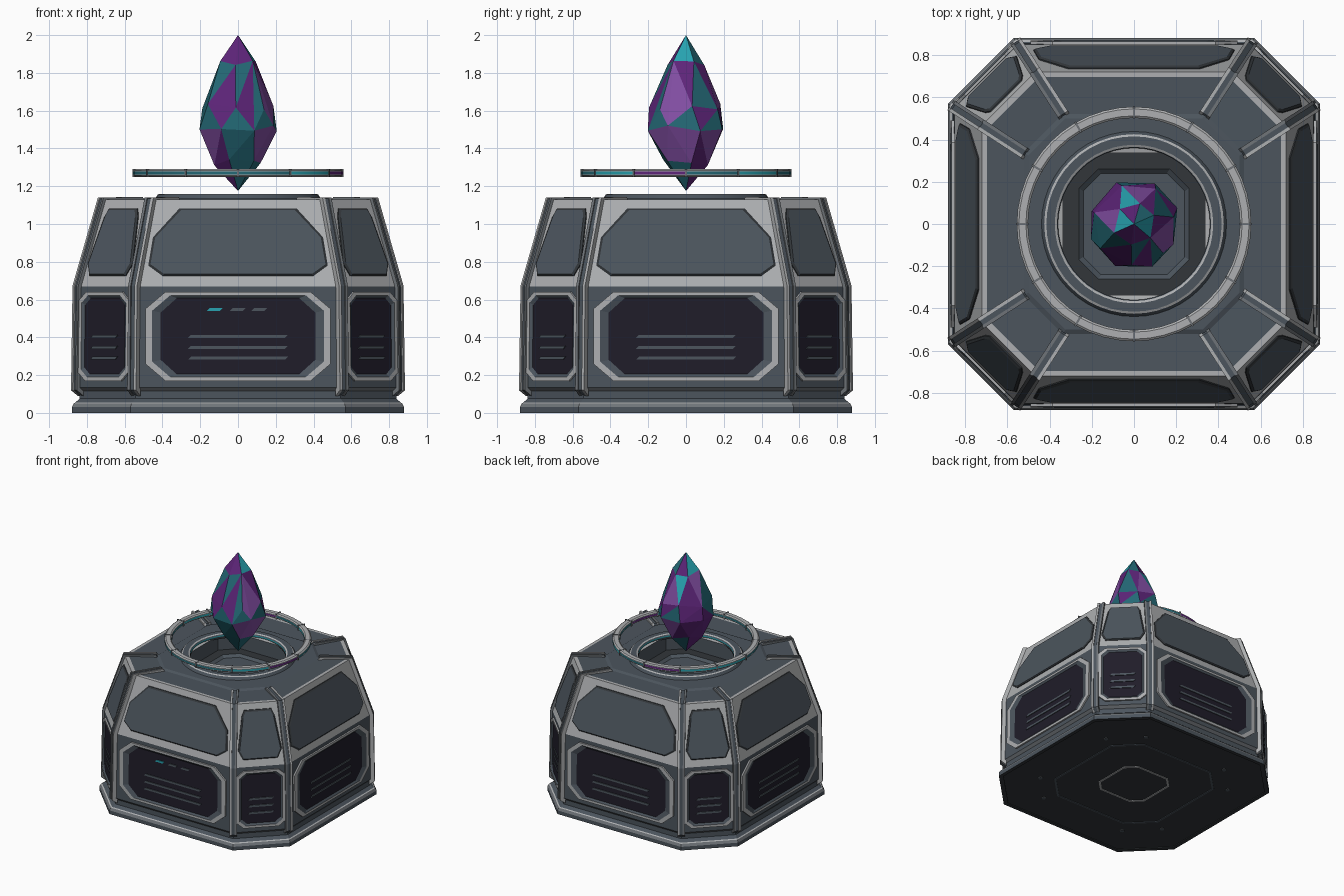
import bpy, bmesh, math, random
from mathutils import Vector

if "Cube" in bpy.data.objects:
    bpy.data.objects.remove(bpy.data.objects["Cube"])
random.seed(4)

COLOURS = {
    "slate": (0.072, 0.09, 0.11), "light_grey": (0.42, 0.43, 0.44),
    "mid_grey": (0.16, 0.175, 0.19), "dark_grey": (0.032, 0.037, 0.042),
    "navy": (0.014, 0.012, 0.022), "purple": (0.11, 0.018, 0.19),
    "violet": (0.22, 0.075, 0.36), "teal": (0.017, 0.14, 0.18), "cyan": (0.02, 0.36, 0.43),
}
NAMES = list(COLOURS)
MATS = []
for name, rgb in COLOURS.items():
    m = bpy.data.materials.new(name)
    m.use_nodes = True
    m.diffuse_color = (*rgb, 1)
    m.node_tree.nodes["Principled BSDF"].inputs["Base Color"].default_value = (*rgb, 1)
    MATS.append(m)

CORNER = 0.648            # corner position as a share of the half width
DIAG = (1 + CORNER) / math.sqrt(2)
CORNER_R = math.hypot(1, CORNER)


def finish(name, bm):
    mesh = bpy.data.meshes.new(name)
    bm.to_mesh(mesh)
    bm.free()
    for m in MATS:
        mesh.materials.append(m)
    ob = bpy.data.objects.new(name, mesh)
    bpy.context.collection.objects.link(ob)
    return ob


def loft(name, loops, mats, start=None, end=None, closed=False):
    """Skin a list of equal loops; each band has a colour name or a rule."""
    bm = bmesh.new()
    rows = [[bm.verts.new(p) for p in loop] for loop in loops]
    n = len(rows[0])
    pairs = list(zip(rows, rows[1:])) + ([(rows[-1], rows[0])] if closed else [])
    for (a, b), mat in zip(pairs, mats):
        for j in range(n):
            k = (j + 1) % n
            f = bm.faces.new((a[j], a[k], b[k], b[j]))
            f.material_index = NAMES.index(mat(j) if callable(mat) else mat)
    for mat, row in ((start, rows[0][::-1]), (end, rows[-1])):
        if mat:
            bm.faces.new(row).material_index = NAMES.index(mat)
    return finish(name, bm)


def place(a, u, r, z):
    c, s = math.cos(a), math.sin(a)
    return Vector((c * r - s * u, s * r + c * u, z))


def prism(name, a, profile, u0, u1, mat):
    """Extrude an (r, z) profile sideways, facing angle a."""
    ob = loft(name, [[place(a, u, r, z) for r, z in profile] for u in (u0, u1)], [mat], mat, mat)
    bm = bmesh.new()
    bm.from_mesh(ob.data)
    bmesh.ops.recalc_face_normals(bm, faces=bm.faces)
    bm.to_mesh(ob.data)
    bm.free()
    return ob


def octagon(e, z):
    c = e * CORNER
    return [(e, -c, z), (e, c, z), (c, e, z), (-c, e, z), (-e, c, z), (-e, -c, z), (-c, -e, z), (c, -e, z)]


def circle(r, z, n=48):
    return [place(2 * math.pi * j / n, 0, r, z) for j in range(n)]


# Body shell: plinth, wall, sloped hood, roof and central well
S, L, M, D = "slate", "light_grey", "mid_grey", "dark_grey"
shell = [(.85, .006, D), (.85, 0, D), (.88, 0, S), (.88, .03, M), (.87, .05, L), (.862, .055, S),
         (.838, .075, S), (.838, .115, M), (.858, .135, S), (.85, .67, L), (.72, 1.13, L),
         (.695, 1.13, S), (.52, 1.125, S), (.5, 1.135, S), (.36, 1.135, L), (.335, 1.13, S),
         (.335, 1.01, D), (.26, 1.01, S), (.24, .99, S)]
loft("body_shell", [octagon(e, z) for e, z, _ in shell], [m for _, _, m in shell[:-1]], D, S)


def wall(z):
    if z < .67:
        return .858 + (.85 - .858) * (z - .135) / .535
    return .85 + (.72 - .85) * (z - .67) / .46


def on_face(a, k, pts, depth):
    return [place(a, u, wall(z) * k + depth, z) for u, z in pts]


def cut_box(hw, z0, z1, cu, cz):
    return [(-hw + cu, z0), (hw - cu, z0), (hw, z0 + cz), (hw, z1 - cz),
            (hw - cu, z1), (-hw + cu, z1), (-hw, z1 - cz), (-hw, z0 + cz)]


def mirrored(half):
    return half + [(-u, z) for u, z in reversed(half)]


def shrink(pts, du, dz, zc):
    um = max(u for u, _ in pts)
    zm = max(abs(z - zc) for _, z in pts)
    return [(u * (1 - du / um), zc + (z - zc) * (1 - dz / zm)) for u, z in pts]


def bar(name, a, k, u0, u1, z, mat, h=.016):
    pts = [(u0, z - h / 2), (u1 - h, z - h / 2), (u1, z + h / 2), (u0 + h, z + h / 2)]
    loft(name, [on_face(a, k, pts, .002), on_face(a, k, pts, .008)], [mat], None, mat)


HOOD = {
    "side": mirrored([(.4, .725), (.475, .78), (.45, .93), (.31, 1.083)]),
    "corner": mirrored([(.135, .725), (.168, .79), (.125, 1.04), (.105, 1.083)]),
}
for i in range(8):
    a = math.radians(45 * i - 90)
    kind = "corner" if i % 2 else "side"
    k = DIAG if i % 2 else 1
    hw, cu = (.185, .05) if i % 2 else (.49, .105)
    rim, gap = (.02, .015) if i % 2 else (.036, .045)
    # Framed screen on the wall
    outer = cut_box(hw, .17, .64, cu, cu * .85)
    mid = cut_box(hw - rim, .19, .622, cu * .9, cu * .77)
    inner = cut_box(hw - rim - gap, .205, .607, cu * .8, cu * .72)
    loft(kind + "_screen", [on_face(a, k, p, d) for p, d in
         ((outer, -.002), (outer, .013), (mid, .013), (inner, .002))], [L, L, S], None, "navy")
    # Vent slots
    reach = .1 if i % 2 else .265
    for z in (.29, .347, .405):
        bar(kind + "_vent", a, k, -reach, reach, z, S)
    # Raised hood panel
    pts = HOOD[kind]
    loft(kind + "_hood_panel", [on_face(a, k, pts, -.002), on_face(a, k, pts, .006),
         on_face(a, k, shrink(pts, .012, .01, .9), .014)], [D, D], None, S)

# Status lights on the front screen
for u, mat in ((-.165, "cyan"), (-.045, S), (.07, S)):
    bar("status_light", math.radians(-90), 1, u, u + .085, .547, mat)


# Corner ribs: two pale rails beside a dark channel, bent over the roof edge
def rib_profile(t):
    top = [(.858, .12), (.85, .67), (.72, 1.13), (.52, 1.13)]
    push = [(t, 0), (t, t * .3), (t * .6, t * .8), (0, t)]
    outer = [(r * CORNER_R + dr, z + dz) for (r, z), (dr, dz) in zip(top, push)]
    inner = [(r * CORNER_R - .03, z - .03) for r, z in reversed(top)]
    return outer + inner


for q in range(4):
    for s in (-1, 1):
        a = math.radians(90 * q) + s * math.atan(CORNER)
        prism("rib_channel", a, rib_profile(.006), -.013, .013, S)
        for side in (-1, 1):
            prism("rib_rail", a, rib_profile(.013), side * .012, side * .028, M if side * s > 0 else L)

# Round collar around the well, with a glowing line inside
collar = [(.445, 1.125, S), (.425, 1.155, L), (.415, 1.16, S), (.375, 1.16, L), (.365, 1.155, S),
          (.36, 1.147, "cyan"), (.36, 1.138, D), (.36, 1.12, D)]
ob_collar = loft("well_collar", [circle(r, z) for r, z, _ in collar], [m for _, _, m in collar[:-1]])

# Floating ring with coloured inlays in twelve segments
glow = [random.choice(("teal", "cyan", "purple")) for _ in range(12)]


def inlay(j):
    return glow[j // 4]


ring = [(.545, 1.25, L), (.555, 1.258, L), (.555, 1.263, inlay), (.555, 1.277, L), (.555, 1.282, L),
        (.545, 1.29, L), (.512, 1.29, L), (.502, 1.282, L), (.502, 1.277, inlay), (.502, 1.263, L),
        (.502, 1.258, L), (.512, 1.25, M)]
ob_ring = loft("floating_ring", [circle(r, z) for r, z, _ in ring], [m for _, _, m in ring], closed=True)
for i in range(12):
    prism("ring_clasp", math.radians(30 * i),
          [(.499, 1.248), (.558, 1.248), (.558, 1.292), (.499, 1.292)], -.005, .005, M)

# Faceted crystal
bm = bmesh.new()
bm.verts.new((0, 0, 2))
bm.verts.new((0, 0, 1.175))
for n, r, z, turn in ((6, .1, 1.85, .3), (7, .195, 1.62, .1), (8, .213, 1.51, .5), (6, .125, 1.33, .2)):
    for j in range(n):
        a = 2 * math.pi * (j + turn + random.uniform(-.12, .12)) / n
        bm.verts.new(place(a, 0, r * random.uniform(.97, 1.04), z + random.uniform(-.02, .02)))
bmesh.ops.convex_hull(bm, input=bm.verts)
bmesh.ops.delete(bm, geom=[v for v in bm.verts if not v.link_faces], context='VERTS')
bmesh.ops.recalc_face_normals(bm, faces=bm.faces)
for f in bm.faces:
    f.material_index = NAMES.index(random.choice(("purple", "purple", "violet", "teal", "teal", "cyan")))
finish("crystal", bm)

# Underside trim and feet bolts
for e, mat in ((.52, S), (.23, L)):
    loft("underside_trim", [octagon(x, z) for x, z in
         ((e - .014, .006), (e - .014, .001), (e, .001), (e, .006))], [mat] * 3)
for q in range(4):
    for u in (-.155, .155):
        a = math.radians(45 + 90 * q)
        bolt = [place(a, u, .71, 0) + p for p in circle(.018, .001, 8)]
        loft("underside_bolt", [bolt, [p + Vector((0, 0, .006)) for p in bolt]], [M], S)

# Smooth the round parts, keeping their edges crisp
for ob in (ob_collar, ob_ring):
    bpy.ops.object.select_all(action='DESELECT')
    ob.select_set(True)
    bpy.context.view_layer.objects.active = ob
    bpy.ops.object.shade_smooth_by_angle(angle=math.radians(25))
